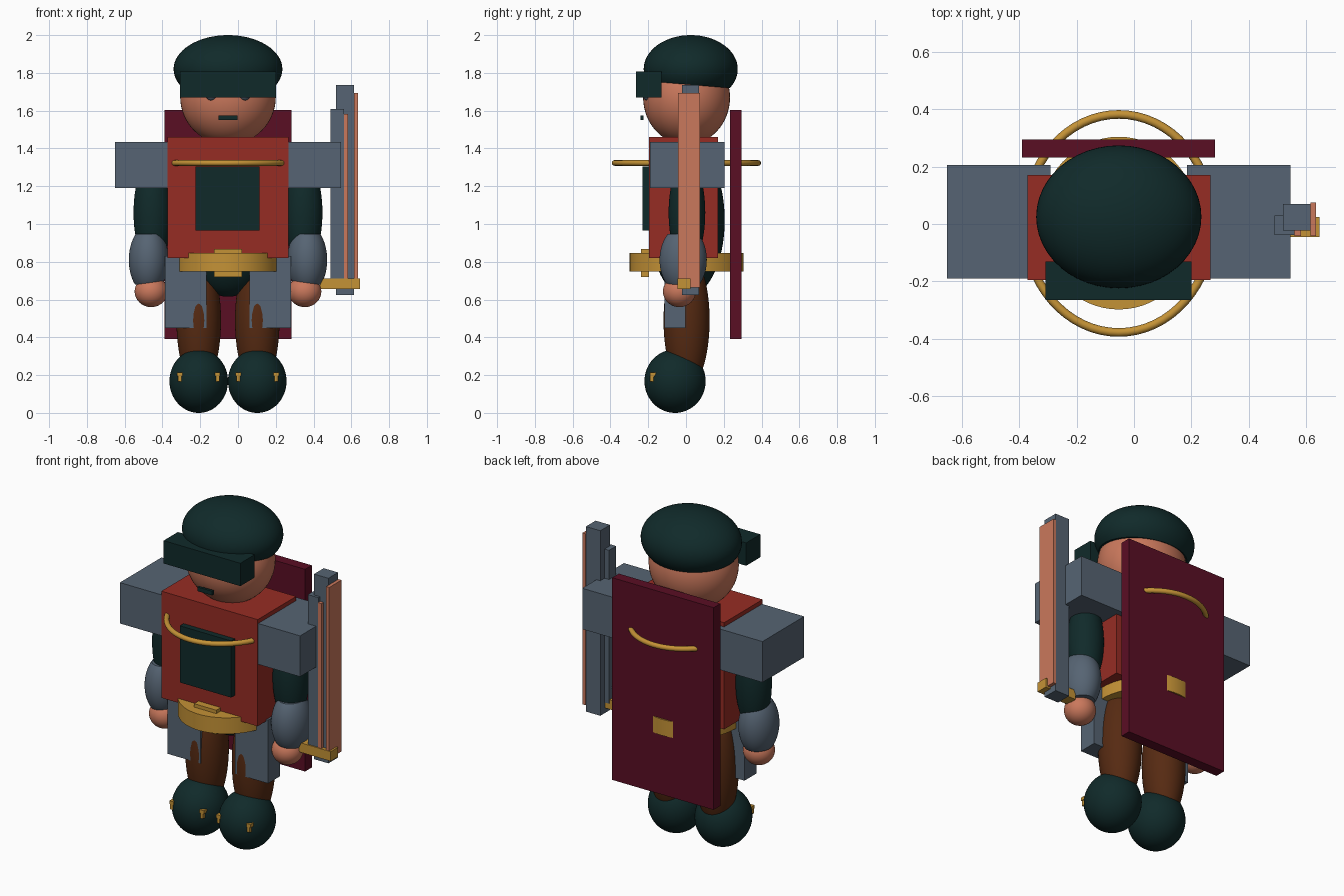
import bpy, bmesh, math
from mathutils import Matrix, Vector

if "Cube" in bpy.data.objects:
    bpy.data.objects.remove(bpy.data.objects["Cube"])

CX = -0.053  # body's mirror plane


def material(name, rgb):
    lin = [((c / 255 + 0.055) / 1.055) ** 2.4 if c > 10 else c / 255 / 12.92 for c in rgb]
    m = bpy.data.materials.new(name)
    m.diffuse_color = (*lin, 1)
    m.use_nodes = True
    m.node_tree.nodes["Principled BSDF"].inputs["Base Color"].default_value = m.diffuse_color
    return m


TEAL = material("dark teal", (16, 42, 42))
RED = material("brick red", (150, 44, 36))
GREY = material("steel grey", (86, 100, 115))
WINE = material("wine", (90, 14, 36))
GOLD = material("gold", (196, 146, 54))
BROWN = material("brown", (86, 42, 18))
SKIN = material("skin copper", (202, 120, 92))


def finish(name, bm, mat):
    bmesh.ops.recalc_face_normals(bm, faces=bm.faces)
    for f in bm.faces:
        f.smooth = True
    for e in bm.edges:
        e.smooth = len(e.link_faces) == 2 and e.calc_face_angle(0) < math.radians(35)
    me = bpy.data.meshes.new(name)
    bm.to_mesh(me)
    bm.free()
    me.materials.append(mat)
    ob = bpy.data.objects.new(name, me)
    bpy.context.collection.objects.link(ob)
    return ob


def box(name, x, y, z, mat):
    """Box from (min, max) ranges."""
    bm = bmesh.new()
    bmesh.ops.create_cube(bm, size=1)
    for v in bm.verts:
        v.co = Vector([(r[0] + r[1]) / 2 + c * (r[1] - r[0]) for c, r in zip(v.co, (x, y, z))])
    return finish(name, bm, mat)


def ball(name, centre, radii, mat, cuts=()):
    """Ellipsoid; each cut (point, normal) removes the side the normal points to."""
    bm = bmesh.new()
    bmesh.ops.create_uvsphere(bm, u_segments=48, v_segments=32, radius=1,
                              matrix=Matrix.Translation(centre) @ Matrix.Diagonal((*radii, 1)))
    for point, normal in cuts:
        bmesh.ops.bisect_plane(bm, geom=bm.verts[:] + bm.edges[:] + bm.faces[:],
                               plane_co=point, plane_no=normal, clear_outer=True)
        bmesh.ops.holes_fill(bm, edges=[e for e in bm.edges if e.is_boundary])
    return finish(name, bm, mat)


def ring(name, centre, rx, ry, tube, mat):
    """Elliptical ring with a round section."""
    bm = bmesh.new()
    n, k = 64, 12
    v = [[bm.verts.new((centre[0] + (rx + tube * math.cos(b)) * math.cos(a),
                        centre[1] + (ry + tube * math.cos(b)) * math.sin(a),
                        centre[2] + tube * math.sin(b)))
          for b in (math.tau * j / k for j in range(k))]
         for a in (math.tau * i / n for i in range(n))]
    for i in range(n):
        for j in range(k):
            p, q = (i + 1) % n, (j + 1) % k
            bm.faces.new((v[i][j], v[p][j], v[p][q], v[i][q]))
    return finish(name, bm, mat)


# Head
ball("head", (CX, 0.003, 1.67), (0.253, 0.23, 0.25), SKIN)
ball("cap", (CX, 0.025, 1.82), (0.288, 0.249, 0.18), TEAL,
     [((CX, 0.05, 1.735), (0, -0.083, -1))])
box("cap_brim", (-0.308, 0.201), (-0.265, -0.13), (1.67, 1.807), TEAL)
box("mouth", (-0.102, -0.003), (-0.24, -0.225), (1.55, 1.575), TEAL)

# Torso
ball("body", (CX, 0.005, 1.02), (0.27, 0.2, 0.405), TEAL)
box("tunic", (-0.372, 0.267), (-0.195, 0.17), (0.82, 1.46), RED)
box("chest_panel", (-0.225, 0.115), (-0.23, -0.19), (0.965, 1.305), TEAL)
ring("collar_chain", (CX, 0.002, 1.323), 0.329, 0.38, 0.015, GOLD)
box("cape", (-0.39, 0.283), (0.232, 0.295), (0.39, 1.603), WINE)

# Belt and buckle
bm = bmesh.new()
bmesh.ops.create_cone(bm, cap_ends=True, segments=64, radius1=1, radius2=1, depth=1,
                      matrix=Matrix.Translation((CX, 0.003, 0.798))
                      @ Matrix.Diagonal((0.278, 0.301, 0.097, 1)))
finish("belt", bm, GOLD)
box("buckle", (-0.126, 0.022), (-0.237, -0.195), (0.72, 0.867), GOLD)

# Mirrored parts
for side, s in (("left", -1), ("right", 1)):
    def span(a, b):
        return tuple(sorted((CX + s * a, CX + s * b)))

    ball(side + "_eye", (CX + s * 0.088, -0.205, 1.682), (0.03, 0.025, 0.028), GREY)
    box(side + "_shoulder_pad", span(0.238, 0.598), (-0.19, 0.205), (1.19, 1.435), GREY)
    ball(side + "_upper_arm", (CX + s * 0.4, 0.005, 1.06), (0.1, 0.097, 0.28), TEAL)
    ball(side + "_gauntlet", (CX + s * 0.42, -0.015, 0.81), (0.105, 0.125, 0.18), GREY,
         [((0, 0, 0.947), (0, 0, 1)), ((0, 0, 0.68), (0, 0, -1))])
    ball(side + "_hand", (CX + s * 0.407, -0.035, 0.643), (0.087, 0.087, 0.083), SKIN)
    box(side + "_thigh_plate", span(0.114, 0.333), (-0.115, -0.003), (0.45, 0.83), GREY)
    ball(side + "_leg", (CX + s * 0.155, 0.003, 0.49), (0.118, 0.122, 0.36), BROWN)
    ball(side + "_boot", (CX + s * 0.155, -0.058, 0.168), (0.155, 0.162, 0.168), TEAL,
         [((0, 0.01, 0.288), (0, 0.46, 0.89))])
    # Boot clasps: a stud with a wider top
    for k, d in (("outer", 0.1), ("inner", -0.1)):
        c = 0.155 + d
        box(f"{side}_{k}_clasp", span(c - 0.009, c + 0.009), (-0.19, -0.16), (0.165, 0.215), GOLD)
        box(f"{side}_{k}_clasp_top", span(c - 0.014, c + 0.014), (-0.19, -0.16), (0.195, 0.215), GOLD)

# Sword held at the side
box("main_blade", (0.52, 0.615), (-0.022, 0.07), (0.625, 1.735), GREY)
box("second_blade", (0.49, 0.56), (-0.038, 0.03), (0.69, 1.61), GREY)
box("main_blade_edge", (0.615, 0.635), (-0.042, 0.075), (0.665, 1.693), SKIN)
box("second_blade_edge", (0.56, 0.583), (-0.042, 0.03), (0.69, 1.582), SKIN)
box("guard", (0.435, 0.647), (-0.045, 0.025), (0.655, 0.712), GOLD)
